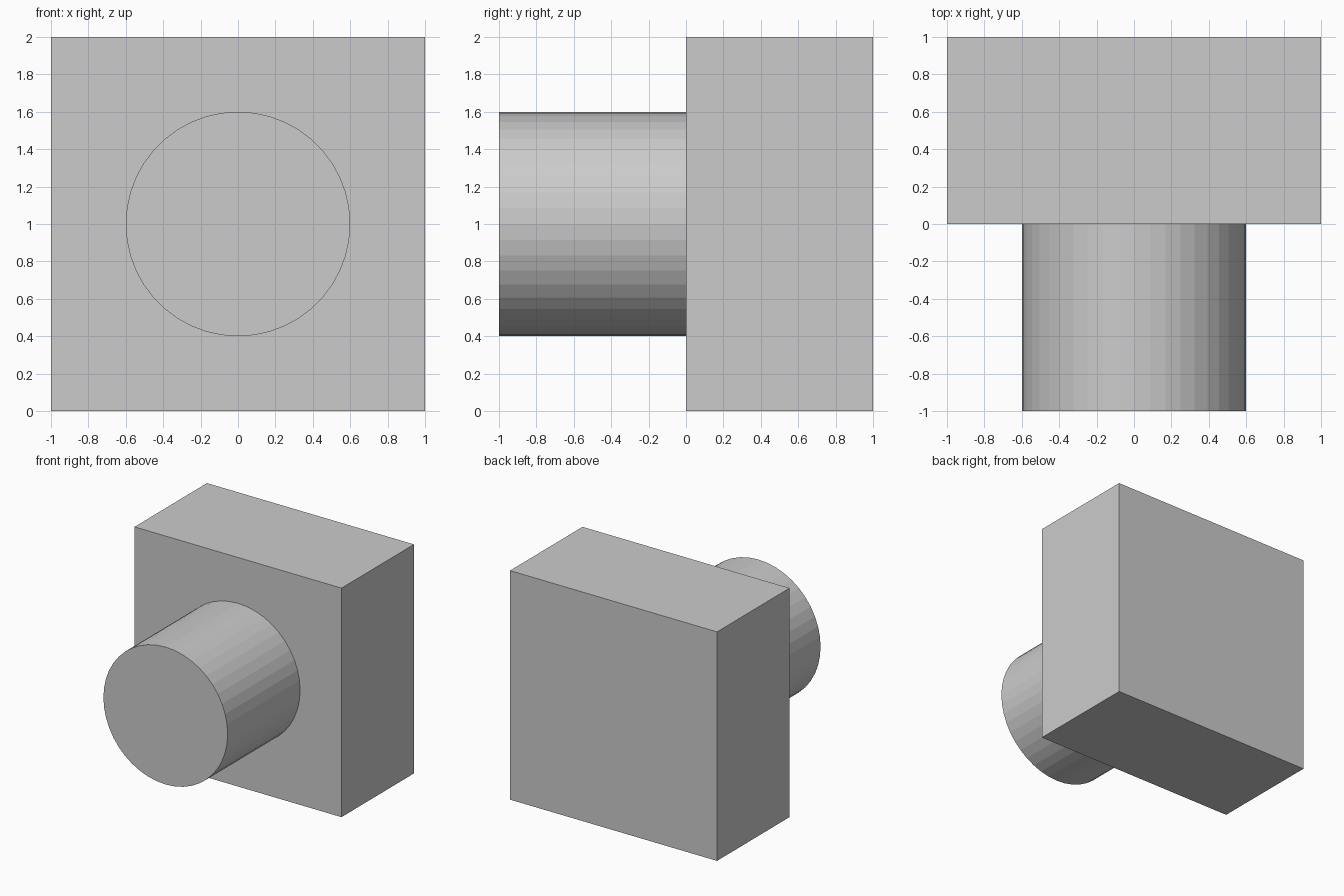
import bpy
from math import radians

if "Cube" in bpy.data.objects:
    bpy.data.objects.remove(bpy.data.objects["Cube"])

# Square block
bpy.ops.mesh.primitive_cube_add(size=1, location=(0, 0.5, 1))
block = bpy.context.object
block.name = "square_block"
block.scale = (2, 1, 2)
bpy.ops.object.transform_apply(location=False, rotation=False, scale=True)

# Round boss projecting from the front face, flat shaded facets
bpy.ops.mesh.primitive_cylinder_add(vertices=44, radius=0.6, depth=1,
                                    location=(0, -0.5, 1),
                                    rotation=(radians(90), 0, 0))
boss = bpy.context.object
boss.name = "round_boss"
bpy.ops.object.transform_apply(location=False, rotation=True, scale=False)
